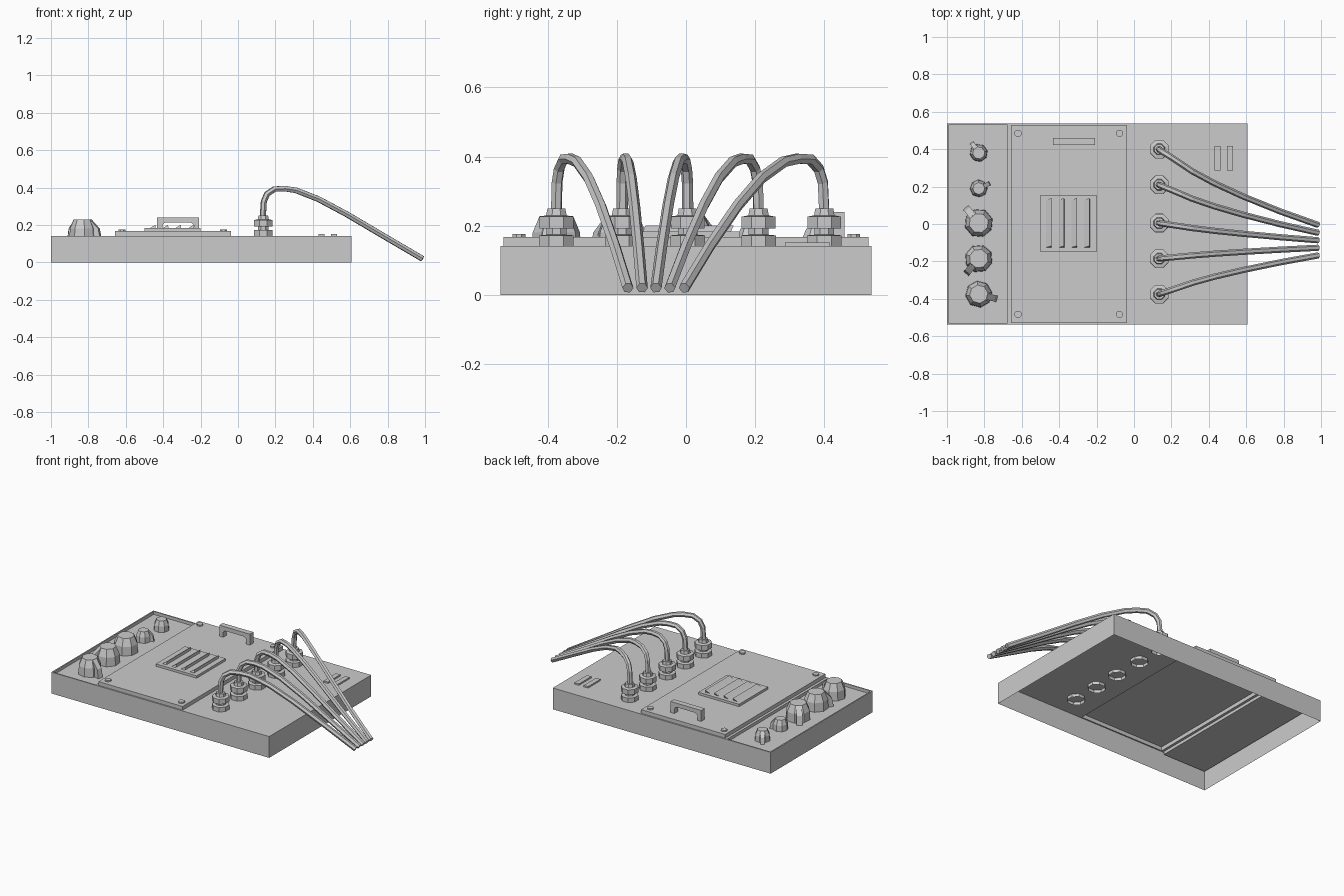
import bpy, bmesh
from math import sin, cos, pi, radians
from mathutils import Matrix, Vector

if "Cube" in bpy.data.objects:
    bpy.data.objects.remove(bpy.data.objects["Cube"])


def finish(bm, name):
    bmesh.ops.recalc_face_normals(bm, faces=bm.faces)
    me = bpy.data.meshes.new(name)
    bm.to_mesh(me)
    bm.free()
    ob = bpy.data.objects.new(name, me)
    bpy.context.collection.objects.link(ob)
    return ob


def add_box(bm, x0, x1, y0, y1, z0, z1):
    m = Matrix.Translation(((x0 + x1) / 2, (y0 + y1) / 2, (z0 + z1) / 2))
    m = m @ Matrix.Diagonal((x1 - x0, y1 - y0, z1 - z0, 1))
    return bmesh.ops.create_cube(bm, size=1, matrix=m)["verts"]


def lathe(bm, cx, cy, profile, sides=8, cap_bottom=False, turn=pi / 8):
    """Stack rings of (radius, z) and close the top."""
    rings = [[bm.verts.new((cx + r * cos(turn + 2 * pi * i / sides),
                            cy + r * sin(turn + 2 * pi * i / sides), z))
              for i in range(sides)] for r, z in profile]
    for a, b in zip(rings, rings[1:]):
        for i in range(sides):
            j = (i + 1) % sides
            bm.faces.new((a[i], a[j], b[j], b[i]))
    bm.faces.new(rings[-1])
    if cap_bottom:
        bm.faces.new(rings[0][::-1])


def prism(bm, points, offset):
    """Extrude a closed 3D outline along an offset."""
    f = bm.faces.new([bm.verts.new(p) for p in points])
    g = bmesh.ops.extrude_face_region(bm, geom=[f], use_keep_orig=True)["geom"]
    bmesh.ops.translate(bm, vec=offset,
                        verts=[v for v in g if isinstance(v, bmesh.types.BMVert)])


TOP, FLOOR, LID = 0.142, 0.122, 0.167

# Hollow housing: sunken control tray at left, raised lid in the middle
bm = bmesh.new()
add_box(bm, -1, 0.606, -0.537, 0.537, 0, TOP)
bm.normal_update()
bmesh.ops.delete(bm, geom=[f for f in bm.faces if f.normal.z < -0.9], context='FACES_ONLY')
for x in (-0.667, -0.03):
    bmesh.ops.bisect_plane(bm, geom=bm.verts[:] + bm.edges[:] + bm.faces[:],
                           plane_co=(x, 0, 0), plane_no=(1, 0, 0))
bm.normal_update()
tops = sorted((f for f in bm.faces if f.normal.z > 0.9),
              key=lambda f: f.calc_center_median().x)
for face, z in ((tops[0], FLOOR), (tops[1], LID)):
    bmesh.ops.inset_individual(bm, faces=[face], thickness=0.012)
    new = bmesh.ops.extrude_discrete_faces(bm, faces=[face])["faces"][0]
    bmesh.ops.translate(bm, vec=(0, 0, z - TOP), verts=new.verts[:])
finish(bm, "housing")

# Control knobs with pointer fins: y, radius, height, pointer angle
knobs = [(0.38, 0.048, 0.070, 125), (0.19, 0.047, 0.070, 25), (0.005, 0.077, 0.106, 130),
         (-0.185, 0.075, 0.106, 230), (-0.375, 0.072, 0.106, -15)]
for n, (y, r, h, ang) in enumerate(knobs):
    bm = bmesh.new()
    a = radians(ang)
    lathe(bm, -0.83, y, [(r, FLOOR), (r * 0.96, FLOOR + h * 0.55),
                         (r * 0.68, FLOOR + h)], turn=a + pi / 8)
    d, s = Vector((cos(a), sin(a), 0)), Vector((-sin(a), cos(a), 0))
    c = Vector((-0.83, y, FLOOR))
    w = r * 0.24
    up = Vector((0, 0, h))
    outline = [c + d * r * 0.5 - s * w, c + d * r * 1.4 - s * w,
               c + d * r * 1.25 - s * w + up * 0.55, c + d * r * 0.66 - s * w + up * 0.98]
    prism(bm, outline, s * w * 2)
    finish(bm, f"knob_{n + 1}")

# Lid bolts
bm = bmesh.new()
for x in (-0.62, -0.078):
    for y in (-0.483, 0.485):
        lathe(bm, x, y, [(0.02, LID), (0.02, LID + 0.009)])
finish(bm, "lid_bolts")

# Vent plate with slanted louvres
bm = bmesh.new()
add_box(bm, -0.5, -0.2, -0.15, 0.155, LID, LID + 0.016)
for i in range(4):
    x, z = -0.47 + i * 0.068, LID + 0.016
    prism(bm, [(x, -0.125, z), (x + 0.03, -0.125, z), (x + 0.028, -0.117, z + 0.018)],
          (0, 0.255, 0))
finish(bm, "vent")

# Lid handle: chamfered bridge profile
bm = bmesh.new()
handle = [(-0.433, LID), (-0.433, 0.24), (-0.208, 0.24), (-0.208, LID),
          (-0.236, LID), (-0.236, 0.2), (-0.252, 0.213), (-0.39, 0.213),
          (-0.405, 0.2), (-0.405, LID)]
prism(bm, [(x, 0.422, z) for x, z in handle], (0, 0.037, 0))
finish(bm, "lid_handle")

# Two small indicator bars
bm = bmesh.new()
for x in (0.43, 0.497):
    add_box(bm, x, x + 0.032, 0.287, 0.417, TOP - 0.002, TOP + 0.01)
finish(bm, "indicator_bars")

# Cable glands and drooping cables that gather at the right
gland = [(0.054, TOP - 0.02), (0.054, 0.172), (0.031, 0.174), (0.031, 0.192),
         (0.053, 0.192), (0.053, 0.226), (0.032, 0.23), (0.028, 0.25)]
arc = [(0.132, 0.235, 0), (0.138, 0.325, 0.01), (0.155, 0.365, 0.04), (0.195, 0.392, 0.1),
       (0.25, 0.394, 0.19), (0.31, 0.385, 0.29), (0.43, 0.338, 0.45), (0.58, 0.258, 0.62),
       (0.78, 0.14, 0.82), (0.985, 0.02, 1)]
ends = [(0.4, -0.005), (0.21, -0.047), (0.005, -0.087), (-0.185, -0.127), (-0.375, -0.168)]
for n, (y0, y1) in enumerate(ends):
    bm = bmesh.new()
    lathe(bm, 0.135, y0, gland)
    finish(bm, f"cable_gland_{n + 1}")
    cu = bpy.data.curves.new(f"cable_{n + 1}", 'CURVE')
    cu.dimensions = '3D'
    cu.bevel_depth = 0.0165
    cu.bevel_resolution = 1
    cu.use_fill_caps = True
    sp = cu.splines.new('POLY')
    sp.points.add(len(arc) - 1)
    sp.use_smooth = False
    for p, (x, z, t) in zip(sp.points, arc):
        p.co = (x, y0 + (y1 - y0) * t, z, 1)
    bpy.context.collection.objects.link(bpy.data.objects.new(f"cable_{n + 1}", cu))
